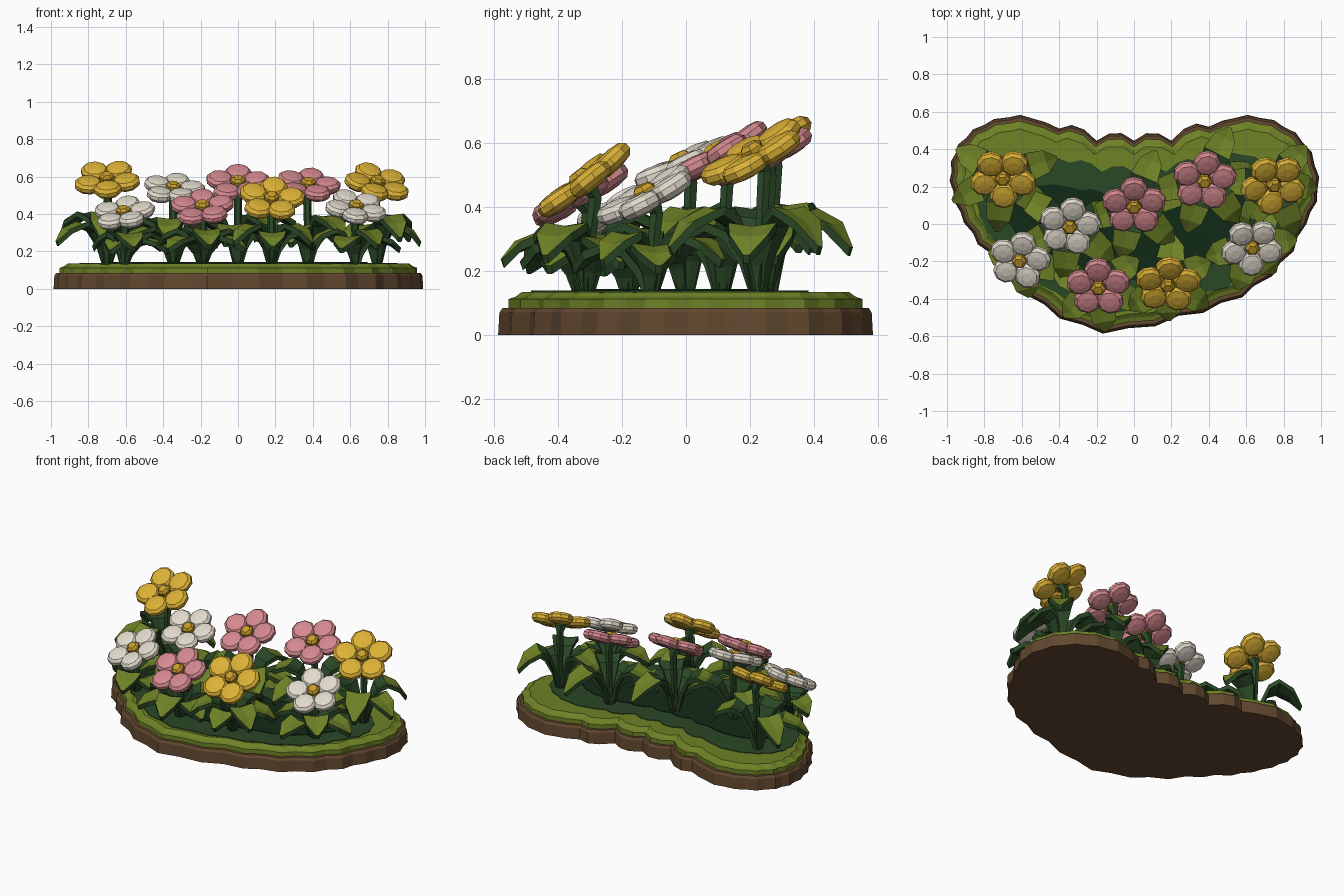
import bpy, bmesh, math
from mathutils import Vector, Matrix

if "Cube" in bpy.data.objects:
    bpy.data.objects.remove(bpy.data.objects["Cube"])


def material(name, r, g, b):
    lin = [((c / 255 + 0.055) / 1.055) ** 2.4 for c in (r, g, b)]
    m = bpy.data.materials.new(name)
    m.diffuse_color = (*lin, 1)
    m.use_nodes = True
    m.node_tree.nodes["Principled BSDF"].inputs["Base Color"].default_value = m.diffuse_color
    return m


SOIL = material("soil brown", 98, 72, 47)
GRASS = material("grass green", 110, 130, 38)
DARK = material("dark green", 42, 72, 38)
DEEP = material("deep shade green", 17, 42, 24)
GOLD = material("centre gold", 200, 158, 42)
YELLOW = material("yellow petal", 220, 177, 54)
PINK = material("pink petal", 212, 137, 143)
WHITE = material("white petal", 226, 219, 205)


def finish(name, bm, *mats):
    bmesh.ops.recalc_face_normals(bm, faces=bm.faces)
    me = bpy.data.meshes.new(name)
    bm.to_mesh(me)
    bm.free()
    for m in mats:
        me.materials.append(m)
    ob = bpy.data.objects.new(name, me)
    bpy.context.collection.objects.link(ob)
    return ob


def loft(bm, rings):
    """Join closed rings of points and cap the ends; returns side faces row by row."""
    vs = [[bm.verts.new(p) for p in r] for r in rings]
    rows = []
    for a, b in zip(vs, vs[1:]):
        n = len(a)
        rows.append([bm.faces.new((a[i], a[(i + 1) % n], b[(i + 1) % n], b[i])) for i in range(n)])
    bm.faces.new(vs[0][::-1])
    bm.faces.new(vs[-1])
    return rows


def circle(r, z, n=6):
    return [Vector((r * math.cos(2 * math.pi * k / n), r * math.sin(2 * math.pi * k / n), z)) for k in range(n)]


# Bed outline: a few control points, clockwise from the left end
CONTROL = [(-.975, .28), (-.93, .42), (-.80, .53), (-.60, .575), (-.40, .51), (-.2, .445), (0, .445), (.2, .445),
           (.4, .52), (.6, .575), (.8, .52), (.94, .38), (.98, .18), (.91, 0), (.78, -.21), (.56, -.38),
           (.24, -.49), (-.16, -.565), (-.48, -.43), (-.70, -.22), (-.86, -.05), (-.95, .12)]


def bed_outline():
    """Smooth curve through the control points, with scallops at the back and ripples all round."""
    pts, n = [], len(CONTROL)
    for i in range(n):
        p0, p1, p2, p3 = (Vector(CONTROL[(i + k) % n]) for k in (-1, 0, 1, 2))
        for t in (0, 1 / 3, 2 / 3):
            p = .5 * (2 * p1 + (p2 - p0) * t + (2 * p0 - 5 * p1 + 4 * p2 - p3) * t * t
                      + (3 * p1 - p0 - 3 * p2 + p3) * t ** 3)
            if p.y > .3 and abs(p.x) < .39:
                p.y += .05 * abs(math.sin(math.pi * p.x / .2))
            elif len(pts) % 2:
                p += p.normalized() * (.022 if p.y < 0 else .012)
            pts.append(p)
    return pts


OUTLINE = bed_outline()


def inside(x, y):
    """Is the point inside the bed outline?"""
    odd = False
    for i, b in enumerate(OUTLINE):
        a = OUTLINE[i - 1]
        if (a.y > y) != (b.y > y) and x < a.x + (y - a.y) * (b.x - a.x) / (b.y - a.y):
            odd = not odd
    return odd


def inset(d, z):
    n, out = len(OUTLINE), []
    for i, p in enumerate(OUTLINE):
        t = (OUTLINE[(i + 2) % n] - OUTLINE[i - 2]).normalized()
        out.append((p.x + t.y * d, p.y - t.x * d, z))
    return out


def patch(sx, sy, dy, z):
    return [(p.x * sx, p.y * sy + dy, z) for p in OUTLINE]


# Ground layers
bm = bmesh.new()
loft(bm, [inset(0, 0), inset(.004, .07), inset(.014, .085)])
finish("soil_base", bm, SOIL)
bm = bmesh.new()
loft(bm, [inset(.032, .075), inset(.032, .112), inset(.055, .120), inset(.075, .135)])
finish("grass_layer", bm, GRASS)
bm = bmesh.new()
loft(bm, [patch(.86, .74, -.05, .130), patch(.86, .74, -.05, .139)])
finish("dark_grass_patch", bm, DARK)
bm = bmesh.new()
loft(bm, [patch(.70, .45, -.05, .136), patch(.70, .45, -.05, .143)])
finish("deep_grass_patch", bm, DEEP)


def petals(bm, R, start, M):
    """Five puffy faceted petals around the flower axis."""
    squash = Matrix.Diagonal((R * .43, R * .425, 1, 1))
    for k in range(5):
        P = M @ Matrix.Rotation(math.radians(start + 72 * k), 4, 'Z') \
            @ Matrix.Translation((R * .60, 0, .006 * (k % 2))) \
            @ Matrix.Rotation(math.radians(-5), 4, 'Y') @ squash
        half = [(.35, .032), (.80, .026), (1, .010)]
        profile = [(s, -z) for s, z in half] + half[::-1]
        loft(bm, [[P @ v for v in circle(s, z, 9)] for s, z in profile])


def leaf(bm, base, angle, L, H):
    """Arching folded leaf; the drooping outer upper faces are light green."""
    u = Vector((math.cos(angle), math.sin(angle), 0))
    s = Vector((-u.y, u.x, 0))
    while not inside(base.x + u.x * L * .98, base.y + u.y * L * .98):   # keep the tip over the bed
        L *= .95
    rings = []
    for r, z, w in ((.04, 0, .016), (.14, .48, .030), (.30, .88, .058), (.50, 1.0, .076),
                    (.80, .83, .062), (1, .52, .010)):
        c = base + u * (r * L) + Vector((0, 0, z * H))
        n = (Vector((0, 0, 1)) - u * (.65 - r)).normalized()
        t, fold = n * .014, n * (-.14 * w)
        rings.append([c + s * w + t, c + fold + t, c - s * w + t,
                      c - s * w - t, c + fold - t, c + s * w - t])
    for row in loft(bm, rings)[3:]:
        row[0].material_index = row[1].material_index = 1


RADIUS = {YELLOW: .177, PINK: .171, WHITE: .165}
# colour, head x, y, z, first petal angle, tilt forward, tilt sideways, first leaf angle
FLOWERS = [
    (YELLOW, -.70, .25, .58, 54, 31, -4, 150),
    (WHITE, -.345, -.01, .53, 80, 25, 2, 150),
    (WHITE, -.61, -.19, .40, 75, 27, -9, 170),
    (PINK, -.19, -.335, .43, 90, 30, -3, 165),
    (PINK, 0, .10, .56, 90, 31, 0, 200),
    (YELLOW, .18, -.32, .475, 86, 38, 3, 215),
    (PINK, .375, .235, .55, 84, 27, 5, 195),
    (YELLOW, .745, .215, .56, 52, 29, 13, 180),
    (WHITE, .63, -.12, .43, 56, 28, 8, 195),
]

for i, (colour, x, y, z, start, tilt, side, first) in enumerate(FLOWERS, 1):
    M = Matrix.Translation((x, y, z)) @ Matrix.Rotation(math.radians(side), 4, 'Y') \
        @ Matrix.Rotation(math.radians(tilt), 4, 'X')
    # petals
    bm = bmesh.new()
    petals(bm, RADIUS[colour], start, M)
    finish(f"petals_{i}", bm, colour)
    # centre button
    bm = bmesh.new()
    loft(bm, [[M @ v for v in circle(r, h)] for r, h in ((.038, -.02), (.040, .028), (.026, .042))])
    finish(f"flower_centre_{i}", bm, GOLD)
    # stem flaring into the flower base
    bm = bmesh.new()
    path = ((Vector((x, y + .01, .125)), .026), (Vector((x, y + .015, .25)), .020),
            (M @ Vector((0, 0, -.06)), .023), (M @ Vector((0, 0, -.012)), .042))
    loft(bm, [[c + v for v in circle(r, 0)] for c, r in path])
    finish(f"stem_{i}", bm, DARK)
    # leaves fanned mostly towards the front
    bm = bmesh.new()
    for k in range(5):
        leaf(bm, Vector((x, y + .01, .13)), math.radians(first + 57 * k), .30 if z > .5 else .25,
             (z - .13) * (.48 if k % 2 else .60))
    finish(f"leaves_{i}", bm, DARK, GRASS)
